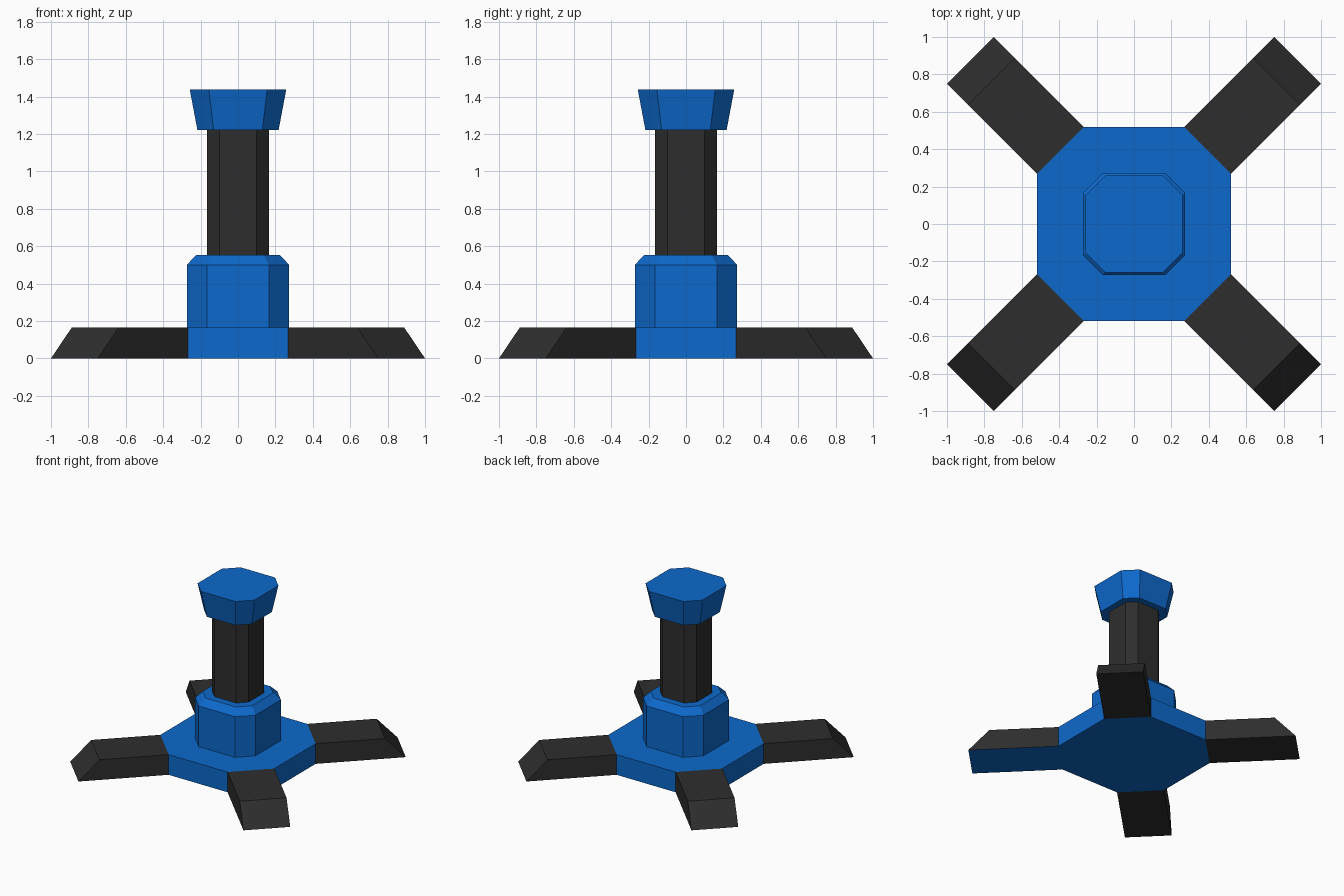
import bpy, bmesh
from mathutils import Matrix
from math import radians

if "Cube" in bpy.data.objects:
    bpy.data.objects.remove(bpy.data.objects["Cube"])


def material(name, color):
    m = bpy.data.materials.new(name)
    m.diffuse_color = color
    m.use_nodes = True
    m.node_tree.nodes["Principled BSDF"].inputs["Base Color"].default_value = m.diffuse_color
    return m


BLUE = material("blue", (0.004, 0.141, 0.604, 1))
DARK = material("dark_grey", (0.027, 0.027, 0.027, 1))


def finish(name, bm, *mats):
    bmesh.ops.recalc_face_normals(bm, faces=bm.faces)
    mesh = bpy.data.meshes.new(name)
    bm.to_mesh(mesh)
    bm.free()
    for m in mats:
        mesh.materials.append(m)
    obj = bpy.data.objects.new(name, mesh)
    bpy.context.collection.objects.link(obj)
    return obj


def octagon(a, b):
    """Square of half-width a with its corners cut, flats of half-length b."""
    return [(a, -b), (a, b), (b, a), (-b, a), (-a, b), (-a, -b), (-b, -a), (b, -a)]


def loft(name, sections, mat):
    """Stack octagons given as (half-width, half-flat, z)."""
    bm = bmesh.new()
    rings = [[bm.verts.new((x, y, z)) for x, y in octagon(a, b)] for a, b, z in sections]
    bm.faces.new(rings[0])
    bm.faces.new(rings[-1])
    for lo, hi in zip(rings, rings[1:]):
        for i in range(8):
            j = (i + 1) % 8
            bm.faces.new((lo[i], lo[j], hi[j], hi[i]))
    return finish(name, bm, mat)


BASE_H = 0.166

# Central stack: base plate, collar, post, flared cap
loft("base_plate", [(0.518, 0.268, 0), (0.518, 0.268, BASE_H)], BLUE)
loft("collar", [(0.274, 0.165, BASE_H), (0.274, 0.165, 0.5), (0.223, 0.137, 0.553)], BLUE)
loft("post", [(0.165, 0.099, 0.553), (0.165, 0.099, 1.22)], DARK)
loft("cap", [(0.217, 0.13, 1.22), (0.258, 0.156, 1.438)], BLUE)


def leg(name, angle, mats):
    """Diagonal foot with a sloped end, growing from a cut corner of the base."""
    bm = bmesh.new()
    bottom_top = []
    for z, reach in ((0, 0.482), (BASE_H, 0.37)):
        pts = [(0.518, 0.268), (0.518 + reach, 0.268 + reach),
               (0.268 + reach, 0.518 + reach), (0.268, 0.518)]
        bottom_top.append([bm.verts.new((x, y, z)) for x, y in pts])
    lo, hi = bottom_top
    under = bm.faces.new(lo)
    under.material_index = len(mats) - 1
    bm.faces.new(hi)
    for i in range(4):
        j = (i + 1) % 4
        bm.faces.new((lo[i], lo[j], hi[j], hi[i]))
    bm.transform(Matrix.Rotation(radians(angle), 4, 'Z'))
    return finish(name, bm, *mats)


# Four legs; the front right one has a blue underside
for name, angle in (("back_right", 0), ("back_left", 90), ("front_left", 180), ("front_right", 270)):
    leg(name + "_leg", angle, (DARK, BLUE) if name == "front_right" else (DARK,))
